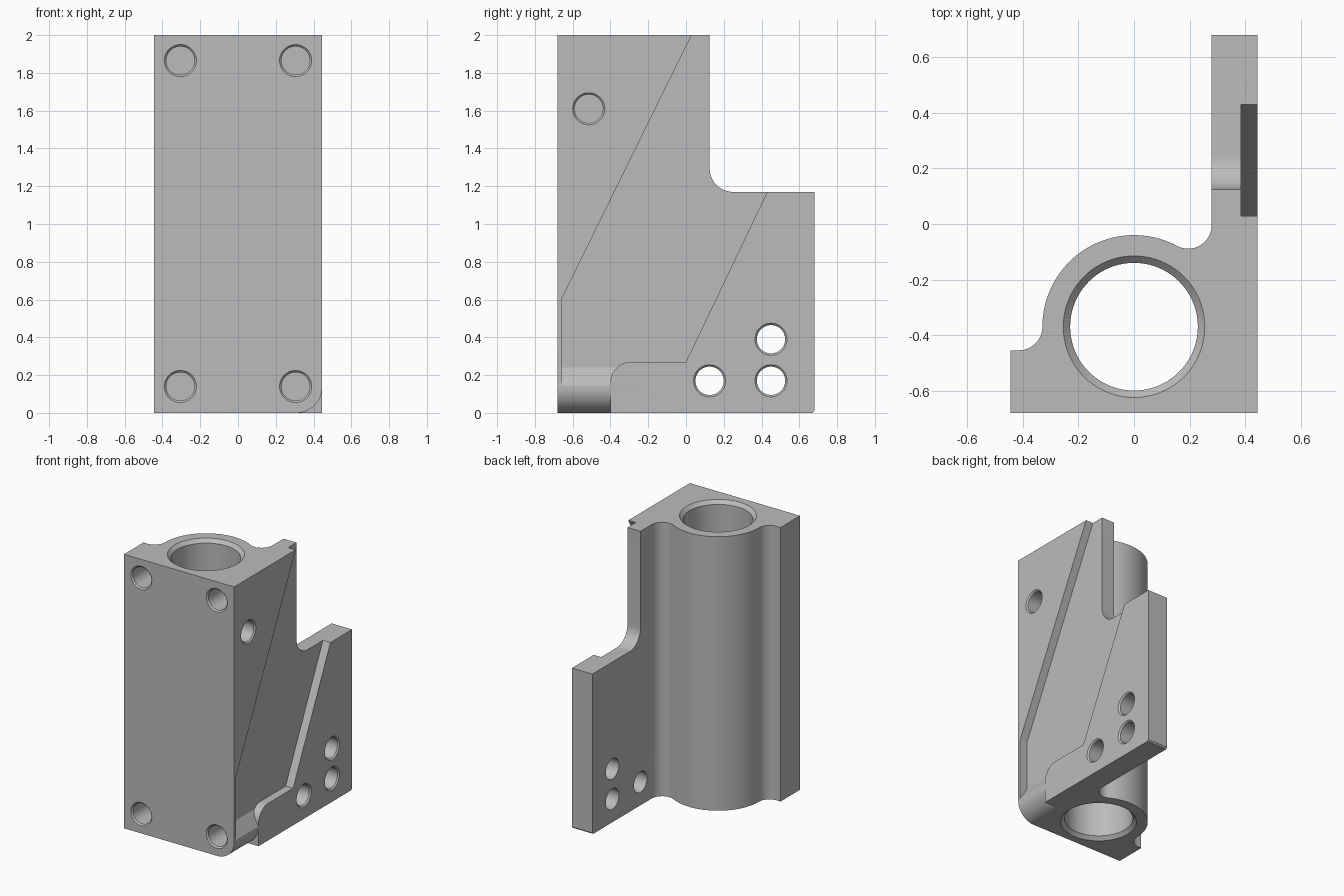
import bpy, bmesh
from math import sin, cos, radians, pi, atan2, degrees
from mathutils import Matrix, Vector

cube = bpy.data.objects.get("Cube")
if cube:
    bpy.data.objects.remove(cube, do_unlink=True)

grey = bpy.data.materials.new("machined_grey")
grey.use_nodes = True
COLOR = (0.5, 0.5, 0.5, 1)
grey.diffuse_color = COLOR
grey.node_tree.nodes["Principled BSDF"].inputs["Base Color"].default_value = COLOR


def arc(cx, cy, r, a0, a1, n=16):
    """Points along an arc, angles in degrees."""
    steps = [radians(a0 + (a1 - a0) * i / n) for i in range(n + 1)]
    return [(cx + r * cos(a), cy + r * sin(a)) for a in steps]


def to_object(bm, name):
    bmesh.ops.recalc_face_normals(bm, faces=bm.faces)
    mesh = bpy.data.meshes.new(name)
    bm.to_mesh(mesh)
    bm.free()
    mesh.materials.append(grey)
    obj = bpy.data.objects.new(name, mesh)
    bpy.context.collection.objects.link(obj)
    return obj


def prism(name, points, axis, lo, hi):
    """Extrude a 2D outline along one axis."""
    place = {"x": lambda p, t: (t, p[0], p[1]),
             "y": lambda p, t: (p[0], t, p[1]),
             "z": lambda p, t: (p[0], p[1], t)}[axis]
    bm = bmesh.new()
    face = bm.faces.new([bm.verts.new(place(p, lo)) for p in points])
    new = bmesh.ops.extrude_face_region(bm, geom=[face])["geom"]
    shift = Vector(place((0, 0), hi - lo))
    bmesh.ops.translate(bm, vec=shift, verts=[v for v in new if isinstance(v, bmesh.types.BMVert)])
    return to_object(bm, name)


def lathe(name, rings, origin, direction, n=48):
    """Stack of rings (height, radius) along a direction."""
    bm = bmesh.new()
    loops = [[bm.verts.new((r * cos(2 * pi * i / n), r * sin(2 * pi * i / n), h))
              for i in range(n)] for h, r in rings]
    for a, b in zip(loops, loops[1:]):
        for i in range(n):
            j = (i + 1) % n
            bm.faces.new((a[i], a[j], b[j], b[i]))
    bm.faces.new(loops[0])
    bm.faces.new(loops[-1])
    turn = Vector((0, 0, 1)).rotation_difference(Vector(direction)).to_matrix().to_4x4()
    bm.transform(Matrix.Translation(origin) @ turn)
    return to_object(bm, name)


def cut(target, cutter):
    cutter.hide_render = True
    mod = target.modifiers.new("cut", "BOOLEAN")
    mod.operation, mod.solver, mod.object = "DIFFERENCE", "EXACT", cutter
    bpy.context.view_layer.objects.active = target
    bpy.ops.object.modifier_apply(modifier=mod.name)
    bpy.data.objects.remove(cutter, do_unlink=True)


def drill(target, origin, direction, depth):
    """Screw hole with a chamfered mouth."""
    rings = [(-0.03, 0.115), (0.01, 0.075), (depth, 0.075)]
    cut(target, lathe("screw_hole_cutter", rings, origin, direction))


# Plan outline: front block, round sleeve, side plate, concave fillets
W, D, BORE_Y, R, F = 0.445, 0.68, -0.37, 0.33, 0.085
fx, fy = 0.28 - F, -0.004
meet = degrees(atan2(fy - BORE_Y, fx))
outline = [(-W, -D), (W, -D), (W, D), (0.28, D)]
outline += arc(fx, fy, F, 0, meet - 180)
outline += arc(0, BORE_Y, R, meet, 180, 40)[1:]
outline += arc(-R - F, BORE_Y, F, 0, -90)[1:]
outline += [(-W, BORE_Y - F)]
body = prism("mounting_bracket", outline, "z", 0, 2)

# Upper notch in the side plate
notch = [(0.125, 2.2)] + arc(0.25, 1.295, 0.125, 180, 270) + [(0.9, 1.17), (0.9, 2.2)]
cut(body, prism("notch_cutter", notch, "x", 0.1, 0.7))

# Small bevel at the lower back corner of the plate
cut(body, prism("bevel_cutter", [(0.66, -0.01), (0.8, -0.01), (0.8, 0.13), (0.69, 0.02)],
                "x", 0.1, 0.7))

# Slanted pocket in the outer face, ending in a ramp at the bottom
pocket = [(-0.66, -0.2), (-0.66, 0.6), (0.128, 2.2), (0.922, 2.2), (0, 0.27)]
pocket += arc(-0.29, 0.16, 0.11, 90, 180) + [(-0.4, -0.2)]
pocket_cutter = prism("pocket_cutter", pocket, "x", 0.385, 0.55)
ramp = [(0.345, 0.303), (0.6, -0.1), (0.6, -0.3), (0.345, -0.3)]
cut(pocket_cutter, prism("ramp_cutter", ramp, "y", -0.9, 1))
cut(body, pocket_cutter)

# Rounded lower edge below the pocket
corner = arc(W - 0.135, 0.135, 0.135, -90, 0) + [(0.6, 0.135), (0.6, -0.1), (W - 0.135, -0.1)]
cut(body, prism("corner_cutter", corner, "y", -0.8, -0.4))

# Main bore, chamfered at both ends
bore = [(-0.1, 0.355), (0.025, 0.23), (1.975, 0.23), (2.1, 0.355)]
cut(body, lathe("bore_cutter", bore, (0, BORE_Y, 0), (0, 0, 1), 80))

# Blind front holes
for x in (-0.305, 0.305):
    for z in (0.14, 1.865):
        drill(body, (x, -D, z), (0, 1, 0), 0.2)

# Blind side hole and plate through holes
drill(body, (W, -0.515, 1.61), (-1, 0, 0), 0.2)
for y, z in ((0.125, 0.17), (0.45, 0.17), (0.45, 0.39)):
    drill(body, (W, y, z), (-1, 0, 0), 0.3)

bpy.ops.object.select_all(action="DESELECT")
body.select_set(True)
bpy.context.view_layer.objects.active = body
bpy.ops.object.shade_smooth_by_angle(angle=radians(25))
